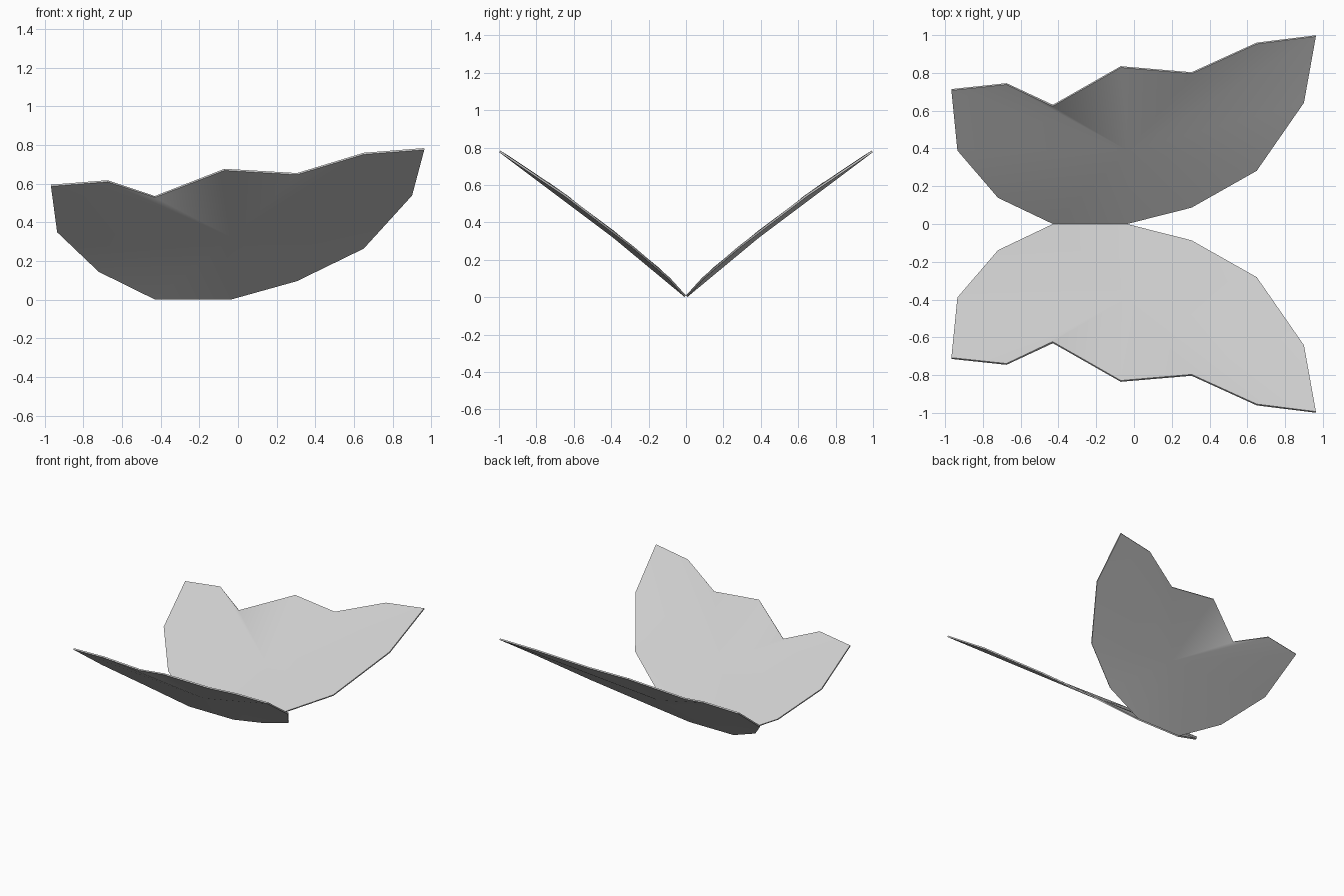
import bpy, bmesh, math

cube = bpy.data.objects.get("Cube")
if cube:
    bpy.data.objects.remove(cube, do_unlink=True)

# Single pale grey finish
grey = bpy.data.materials.new("pale_grey")
grey.use_nodes = True
grey.diffuse_color = (0.61, 0.61, 0.61, 1)
grey.node_tree.nodes["Principled BSDF"].inputs["Base Color"].default_value = (0.61, 0.61, 0.61, 1)

# Wing rim: scalloped upper edge, pointed tip, rounded lower edge
RIM = [
    (-0.967, 0.711, 0.590), (-0.675, 0.742, 0.613), (-0.430, 0.627, 0.532),
    (-0.070, 0.832, 0.672), (0.305, 0.800, 0.650), (0.650, 0.957, 0.755),
    (0.963, 0.996, 0.779), (0.900, 0.645, 0.543), (0.650, 0.285, 0.268),
    (0.305, 0.090, 0.100), (-0.035, 0.004, 0.005), (-0.430, 0.004, 0.005),
    (-0.720, 0.142, 0.148), (-0.935, 0.392, 0.353),
]
CENTRE = (-0.03, 0.39, 0.325)  # shallow dish in the middle of the wing


def wing(name, side):
    bm = bmesh.new()
    rim = [bm.verts.new((x, y * side, z)) for x, y, z in RIM]
    hub = bm.verts.new((CENTRE[0], CENTRE[1] * side, CENTRE[2]))
    for a, b in zip(rim, rim[1:] + rim[:1]):
        bm.faces.new((hub, b, a) if side > 0 else (hub, a, b))
    mesh = bpy.data.meshes.new(name)
    bm.to_mesh(mesh)
    bm.free()
    mesh.materials.append(grey)
    obj = bpy.data.objects.new(name, mesh)
    bpy.context.collection.objects.link(obj)

    # Give the sheet its thickness, then shade softly with crisp rims
    solid = obj.modifiers.new("thickness", 'SOLIDIFY')
    solid.thickness = 0.011
    solid.offset = 0
    bpy.ops.object.select_all(action='DESELECT')
    obj.select_set(True)
    bpy.context.view_layer.objects.active = obj
    bpy.ops.object.modifier_apply(modifier=solid.name)
    bpy.ops.object.shade_smooth_by_angle(angle=math.radians(30))
    return obj


wing("back_wing", 1)
wing("front_wing", -1)
